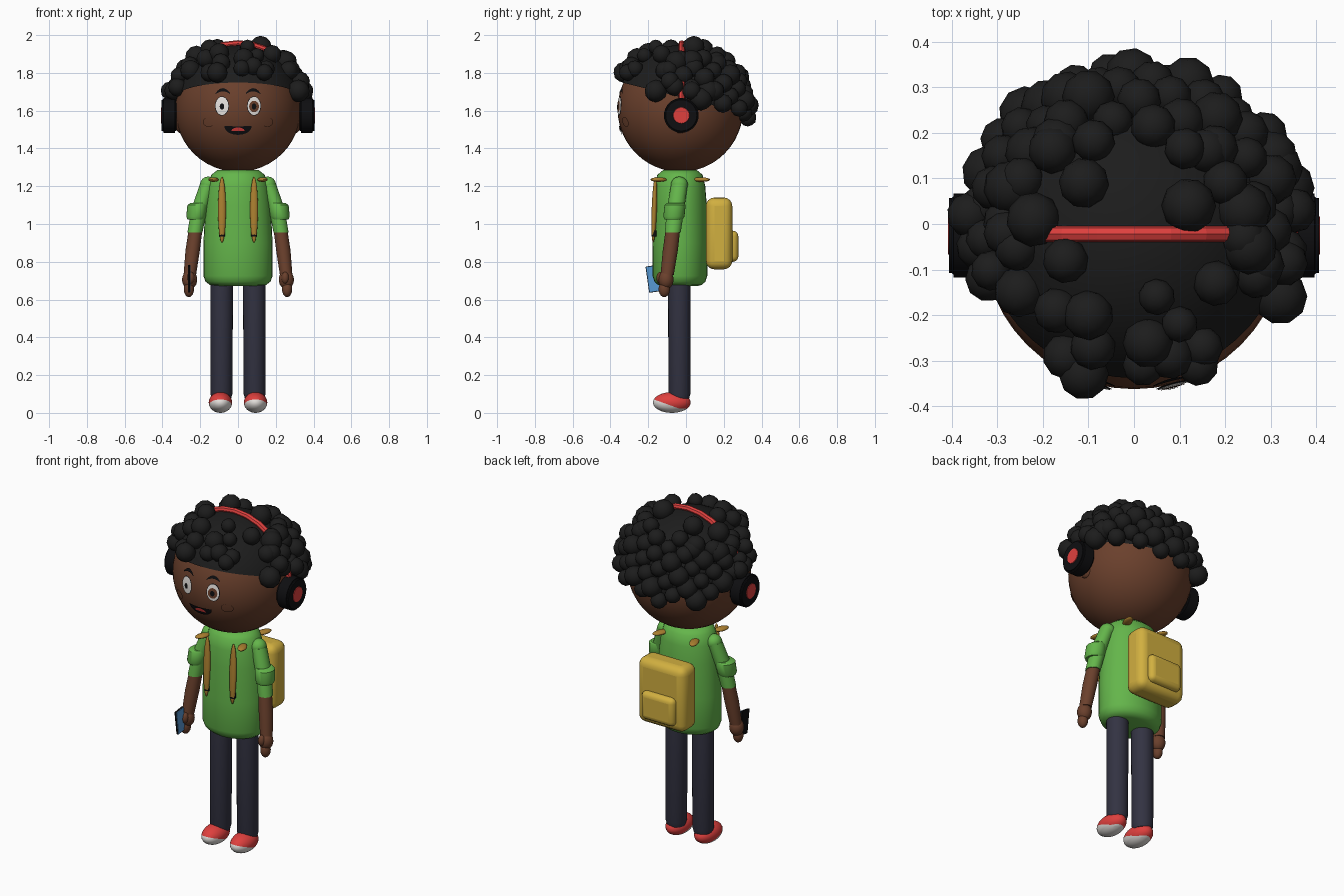
import bpy, bmesh, math, random
from mathutils import Matrix, Vector

if "Cube" in bpy.data.objects:
    bpy.data.objects.remove(bpy.data.objects["Cube"])
random.seed(4)


def material(name, *rgb):
    m = bpy.data.materials.new(name)
    col = [(c / 255) ** 2.2 for c in rgb] + [1]
    m.diffuse_color = col
    m.use_nodes = True
    m.node_tree.nodes["Principled BSDF"].inputs["Base Color"].default_value = col
    return m


skin = material("brown skin", 106, 66, 48)
hair = material("dark hair", 34, 34, 34)
green = material("green shirt", 100, 180, 76)
navy = material("dark trousers", 54, 54, 68)
red = material("red", 222, 66, 64)
white = material("white", 228, 224, 220)
yellow = material("yellow bag", 208, 174, 66)
ochre = material("ochre strap", 172, 128, 52)
blue = material("blue screen", 88, 152, 212)
black = material("black plastic", 22, 22, 24)


def finish(name, bm, *mats, sharp=40):
    bmesh.ops.recalc_face_normals(bm, faces=bm.faces[:])
    mesh = bpy.data.meshes.new(name)
    bm.to_mesh(mesh)
    bm.free()
    for m in mats:
        mesh.materials.append(m)
    mesh.polygons.foreach_set("use_smooth", [True] * len(mesh.polygons))
    mesh.set_sharp_from_angle(angle=math.radians(sharp))
    ob = bpy.data.objects.new(name, mesh)
    bpy.context.collection.objects.link(ob)
    return ob


def sphere_mesh(loc, radii, rot=(0, 0, 0), seg=24):
    bm = bmesh.new()
    mat = Matrix.Translation(loc)
    for axis, a in zip("XYZ", rot):
        mat = mat @ Matrix.Rotation(math.radians(a), 4, axis)
    mat = mat @ Matrix.Diagonal((*radii, 1))
    bmesh.ops.create_uvsphere(bm, u_segments=seg, v_segments=seg // 2, radius=1, matrix=mat)
    return bm


def ellipsoid(name, loc, radii, mat, rot=(0, 0, 0), seg=24):
    return finish(name, sphere_mesh(loc, radii, rot, seg), mat)


def cut(bm, co, no, clear=False):
    bmesh.ops.bisect_plane(bm, geom=bm.verts[:] + bm.edges[:] + bm.faces[:], dist=1e-5,
                           plane_co=co, plane_no=no, clear_inner=clear)


def loft(name, rings, mat, n=24):
    """Skin horizontal ellipses given as x, y, z, half width, half depth."""
    bm = bmesh.new()
    loops = []
    for x, y, z, rx, ry in rings:
        angles = [math.tau * i / n for i in range(n)]
        loops.append([bm.verts.new((x + rx * math.cos(a), y + ry * math.sin(a), z)) for a in angles])
    for a, b in zip(loops, loops[1:]):
        for i in range(n):
            j = (i + 1) % n
            bm.faces.new((a[i], a[j], b[j], b[i]))
    bm.faces.new(loops[0])
    bm.faces.new(loops[-1])
    return finish(name, bm, mat)


def box(name, loc, size, mat, bevel, rot_x=0):
    bm = bmesh.new()
    bmesh.ops.create_cube(bm, size=1, matrix=Matrix.Diagonal((*size, 1)))
    ob = finish(name, bm, mat)
    ob.location = loc
    ob.rotation_euler.x = math.radians(rot_x)
    mod = ob.modifiers.new("rounding", "BEVEL")
    mod.width = bevel
    mod.segments = 4


def disc(name, x, y, z, r, depth, mat):
    bm = bmesh.new()
    turn = Matrix.Translation((x, y, z)) @ Matrix.Rotation(math.pi / 2, 4, "Y")
    bmesh.ops.create_cone(bm, cap_ends=True, segments=32, radius1=r, radius2=r, depth=depth, matrix=turn)
    rims = [e for e in bm.edges if e.calc_face_angle() > 1]
    bmesh.ops.bevel(bm, geom=rims, offset=depth * .12, segments=3, affect="EDGES")
    finish(name, bm, mat)


# Head
HEAD = Vector((0, -.03, 1.608))
R = .332
ellipsoid("head", HEAD, (R, R, R), skin, seg=48)


def patch(name, cx, half, low, high, mat, lift, cols=16, rows=4):
    """Thin face plate between two curves, wrapped on the front of the head."""
    bm = bmesh.new()
    grid = []
    for i in range(cols + 1):
        t = -math.cos(math.pi * i / cols)
        x = cx + half * t
        col = []
        for j in range(rows + 1):
            z = low(t) + (high(t) - low(t)) * j / rows
            y = HEAD.y - math.sqrt((R + lift) ** 2 - x * x - (z - HEAD.z) ** 2)
            col.append(bm.verts.new((x, y, z)))
        grid.append(col)
    for a, b in zip(grid, grid[1:]):
        for j in range(rows):
            bm.faces.new((a[j], b[j], b[j + 1], a[j + 1]))
    bmesh.ops.remove_doubles(bm, verts=bm.verts[:], dist=1e-5)
    finish(name, bm, mat)


def arch(t):
    return math.sqrt(max(0, 1 - t * t))


def oval(name, x, z, rx, rz, mat, lift):
    patch(name, x, rx, lambda t: z - rz * arch(t), lambda t: z + rz * arch(t), mat, lift)


# Face, ears and headphones
for s, side in ((1, "left"), (-1, "right")):
    x = s * .085
    oval(side + "_eye_rim", x, 1.625, .037, .051, black, .004)
    oval(side + "_eye", x, 1.625, .034, .048, white, .006)
    if s > 0:
        oval(side + "_iris", x, 1.622, .026, .03, skin, .008)
    oval(side + "_pupil", x, 1.622, .012, .016, black, .01)
    patch(side + "_eyebrow", s * .08, .038, lambda t: 1.688 + .014 * arch(t) ** 2,
          lambda t: 1.693 + .026 * arch(t) ** 2, black, .006)
    oval(side + "_cheek", s * .155, 1.54, .03, .026, skin, .006)
    ellipsoid(side + "_ear", (s * .305, -.03, 1.58), (.035, .06, .1), skin)
    disc(side + "_headphone", s * .365, -.025, 1.575, .092, .08, black)
    disc(side + "_headphone_button", s * .395, -.025, 1.575, .045, .026, red)
patch("mouth", 0, .072, lambda t: 1.517 - .045 * arch(t), lambda t: 1.517 + .003 * t * t, black, .006)
patch("tongue", 0, .034, lambda t: 1.492, lambda t: 1.495 + .016 * arch(t), red, .008)

# Headband arc with visible segments
arc = bpy.data.curves.new("headband", "CURVE")
arc.dimensions = "3D"
arc.bevel_depth = .018
arc.bevel_resolution = 2
line = arc.splines.new("POLY")
line.use_smooth = False
line.points.add(14)
for i, p in enumerate(line.points):
    a = math.pi * i / 14
    p.co = (.35 * math.cos(a), -.022, 1.605 + .35 * math.sin(a), 1)
arc.materials.append(red)
bpy.context.collection.objects.link(bpy.data.objects.new("headband", arc))

# Hair cap, cut on a tilted plane
bm = sphere_mesh(HEAD, (R + .007,) * 3, seg=48)
cut(bm, (0, -.03, 1.672), (0, .25, 1), clear=True)
finish("hair_cap", bm, hair)

# Curls: placed tufts (x, y, radius in hundredths) plus dense back and sides
tufts = [(-11, -33, 5.5), (-17, -19, 5), (-10, -20, 5.5), (5, -16, 4), (3, -26, 5.5), (10, -22, 4),
         (18, -13, 5), (14, -31, 4.5), (32, -16, 6), (-15, -8, 5), (-22, 1, 6), (-11, 9, 5.5),
         (-27, 8, 6), (12, 4, 6), (24, 3, 6), (16, 16, 5), (31, 12, 6), (-36, 2, 5),
         (-34, -5, 5), (-32, -12, 5), (33, -6, 5), (35, 3, 5), (-17, 18, 5.5), (28, -9, 5),
         (-15, -29, 5), (-9, -27, 5), (8, -29, 5), (15, -27, 4.5), (2, -31, 4.5), (24, -3, 5),
         (-28, -2, 5), (20, 9, 5)]
curls = []
for x, y, r in tufts:
    x, y = x / 100, y / 100
    floor = .035 if y < -.2 else .008
    rise = math.sqrt(max(.1225 - x * x - (y + .03) ** 2, floor))
    curls.append((Vector((x, y, 1.615 + rise)), r / 100))
N = 230
for i in range(N):
    h = 1 - 2 * (i + .5) / N
    a = i * math.pi * (3 - math.sqrt(5))
    w = math.sqrt(1 - h * h)
    p = HEAD + Vector((w * math.cos(a), w * math.sin(a), h)) * random.uniform(.34, .368)
    back = p.y > .08 and h < .8
    temple = p.y > -.15 and abs(p.x) > .25
    if (back or temple) and p.z > 1.69 - .42 * (p.y + .03):
        curls.append((p, random.uniform(.044, .062)))
bm = bmesh.new()
for p, r in curls:
    turn = Matrix.Rotation(random.uniform(0, 3), 4, "Z")
    bmesh.ops.create_icosphere(bm, subdivisions=2, radius=r, matrix=Matrix.Translation(p) @ turn)
finish("hair_curls", bm, hair)

# Shirt body
torso = [(.672, .125, .095), (.678, .15, .117), (.695, .172, .135), (.725, .183, .145), (.9, .183, .146),
         (1.1, .173, .142), (1.2, .16, .134), (1.26, .142, .12), (1.285, .11, .09)]
loft("shirt", [(0, -.032, *ring) for ring in torso], green, 32)

# Limbs, shoes and straps
for s, side in ((1, "left"), (-1, "right")):
    ellipsoid(side + "_shoulder", (s * .158, -.035, 1.208), (.043, .045, .043), green)
    loft(side + "_sleeve", [(s * .16, -.035, 1.21, .042, .044), (s * .205, -.055, 1.08, .042, .046),
                            (s * .228, -.07, .955, .04, .042)], green)
    loft(side + "_cuff", [(s * .21, -.056, 1.11, .044, .048), (s * .216, -.058, 1.1, .052, .056),
                          (s * .222, -.064, 1.04, .052, .056), (s * .224, -.066, 1.025, .044, .048)], green)
    loft(side + "_forearm", [(s * .222, -.067, .99, .036, .038), (s * .24, -.083, .86, .038, .04),
                             (s * .255, -.1, .73, .033, .035)], skin)
    ellipsoid(side + "_hand", (s * .256, -.106, .705), (.04, .04, .05), skin)
    ellipsoid(side + "_thumb", (s * .25, -.135, .715), (.02, .022, .032), skin)
    ellipsoid(side + "_fingers", (s * .26, -.115, .655), (.027, .03, .042), skin)
    loft(side + "_leg", [(s * .088, -.035, .07, .05, .05), (s * .088, -.035, .1, .058, .058),
                         (s * .086, -.035, .72, .06, .06)], navy)

    # Shoe with white sole rising to the toe
    bm = sphere_mesh((s * .093, -.075, .055), (.062, .1, .055), seg=32)
    cut(bm, (0, 0, .022), (0, 0, 1))
    cut(bm, (0, -.075, .037), (0, .36, 1))
    for f in bm.faces:
        c = f.calc_center_median()
        f.material_index = int(c.z < .022 or c.z - .037 + .36 * (c.y + .075) < 0)
    finish(side + "_shoe", bm, red, white)

    ellipsoid(side + "_strap", (s * .085, -.168, 1.075), (.021, .014, .175), ochre, (-2, 0, 0))
    loft(side + "_strap_buckle", [(s * .085, -.168, z, .016, .014) for z in (.935, .965)], black, 12)
    ellipsoid(side + "_strap_front_tip", (s * .13, -.145, 1.235), (.024, .045, .012), ochre, (0, 0, s * 20))
    ellipsoid(side + "_strap_back_tip", (s * .11, .08, 1.235), (.024, .05, .012), ochre, (0, 0, -s * 20))

# Backpack
box("backpack", (0, .175, .95), (.31, .14, .38), yellow, .045)
box("backpack_pocket", (0, .247, .882), (.215, .06, .165), yellow, .029)

# Phone held in the right hand
box("phone", (-.26, -.17, .71), (.012, .07, .14), black, .004, 8)
box("phone_screen", (-.2525, -.17, .71), (.004, .066, .135), blue, .001, 8)
